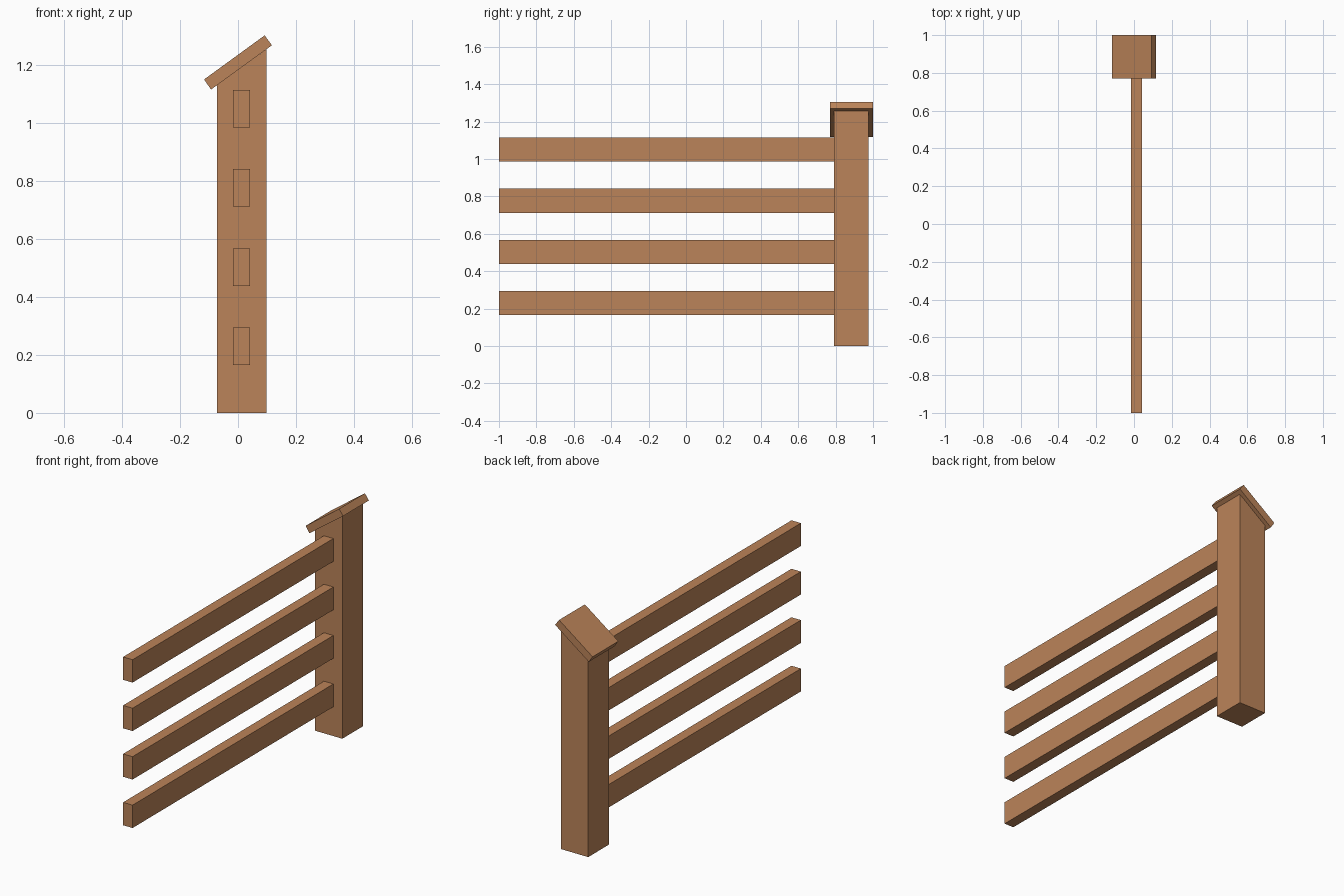
import bpy

if "Cube" in bpy.data.objects:
    bpy.data.objects.remove(bpy.data.objects["Cube"])

wood = bpy.data.materials.new("wood")
wood.diffuse_color = (0.50, 0.23, 0.10, 1)
wood.use_nodes = True
wood.node_tree.nodes["Principled BSDF"].inputs["Base Color"].default_value = wood.diffuse_color


def extrude_y(name, profile, y0, y1):
    """Solid from an x-z profile (counter-clockwise from the front) run along y."""
    n = len(profile)
    verts = [(x, y, z) for y in (y0, y1) for x, z in profile]
    faces = [tuple(range(n)), tuple(reversed(range(n, 2 * n)))]
    faces += [(i, i + n, (i + 1) % n + n, (i + 1) % n) for i in range(n)]
    mesh = bpy.data.meshes.new(name)
    mesh.from_pydata(verts, [], faces)
    mesh.materials.append(wood)
    obj = bpy.data.objects.new(name, mesh)
    bpy.context.collection.objects.link(obj)
    return obj


# Post with sloping top
extrude_y("post", [(-0.073, 0), (0.098, 0), (0.098, 1.255), (-0.073, 1.131)], 0.79, 0.976)

# Tilted cap board
extrude_y("post_cap", [(-0.093, 1.116), (0.117, 1.269), (0.092, 1.303), (-0.117, 1.151)], 0.77, 1.0)

# Four evenly spaced rails
for i in range(4):
    z = 0.165 + i * 0.2735
    extrude_y(f"rail_{i + 1}", [(-0.017, z), (0.042, z), (0.042, z + 0.129), (-0.017, z + 0.129)], -1.0, 0.795)
